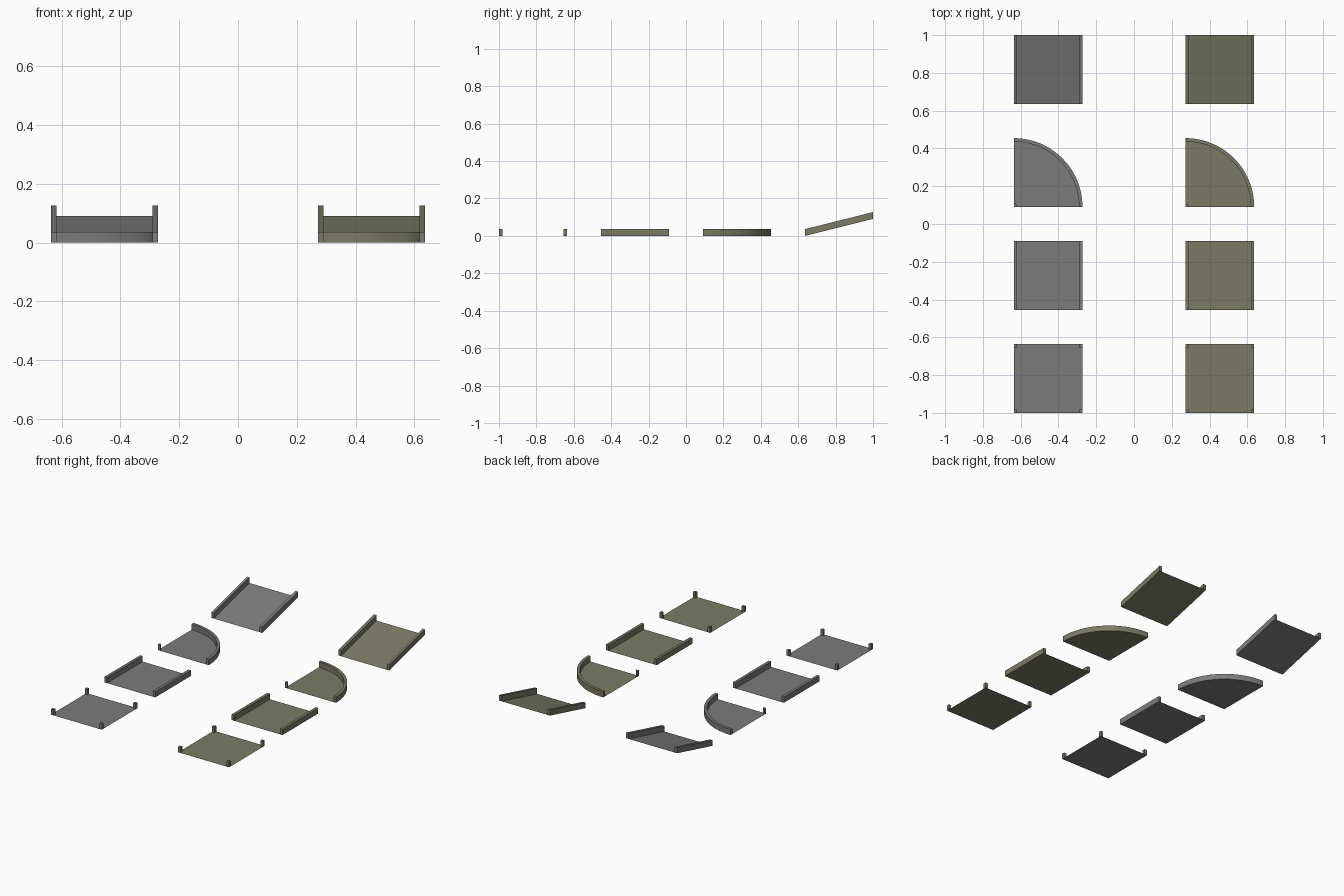
import bpy, bmesh, math

if "Cube" in bpy.data.objects:
    bpy.data.objects.remove(bpy.data.objects["Cube"])

U = 1 / 11            # one module
S = 4 * U             # tile side
T = 0.2 * U           # wall thickness
H = 0.4 * U           # wall height
SEG = 24              # sides of the quarter curve


def material(name, rgb):
    m = bpy.data.materials.new(name)
    m.diffuse_color = (*rgb, 1)
    m.use_nodes = True
    m.node_tree.nodes["Principled BSDF"].inputs["Base Color"].default_value = m.diffuse_color
    return m


grey = material("grey stone", (0.2, 0.2, 0.2))
olive = material("olive stone", (0.2, 0.198, 0.132))


def rect(x, y, w, d):
    return [(x, y), (x + w, y), (x + w, y + d), (x, y + d)]


def arc(r, a=0, b=90):
    n = SEG
    return [(r * math.cos(math.radians(a + (b - a) * i / n)),
             r * math.sin(math.radians(a + (b - a) * i / n))) for i in range(n + 1)]


def build(name, outline, origin, mat, height=0, slope=0, smooth=False):
    """Flat sheet, or an upright wall open underneath, sheared along y by slope."""
    bm = bmesh.new()
    top = [bm.verts.new((x, y, height + slope * y)) for x, y in outline]
    bm.faces.new(top)
    if height:
        low = [bm.verts.new((x, y, slope * y)) for x, y in outline]
        n = len(top)
        for i in range(n):
            j = (i + 1) % n
            bm.faces.new((low[i], low[j], top[j], top[i]))
    me = bpy.data.meshes.new(name)
    bm.to_mesh(me)
    bm.free()
    me.materials.append(mat)
    ob = bpy.data.objects.new(name, me)
    ob.location = (origin[0], origin[1], 0)
    bpy.context.collection.objects.link(ob)
    if smooth:
        bpy.ops.object.select_all(action='DESELECT')
        ob.select_set(True)
        bpy.context.view_layer.objects.active = ob
        bpy.ops.object.shade_smooth_by_angle(angle=math.radians(30))


for x0, mat, tag in ((-7 * U, grey, "grey"), (3 * U, olive, "olive")):
    # open tile with four corner posts
    o = (x0, -11 * U)
    build(tag + "_crossing_floor", rect(0, 0, S, S), o, mat)
    for px in (0, S - T):
        for py in (0, S - T):
            build(tag + "_crossing_post", rect(px, py, T, T), o, mat, H)

    # straight tile and ramp tile, each with two side walls
    for part, y0, slope in (("straight", -5 * U, 0), ("ramp", 7 * U, 0.25)):
        o = (x0, y0)
        build(f"{tag}_{part}_floor", rect(0, 0, S, S), o, mat, 0, slope)
        for px in (0, S - T):
            build(f"{tag}_{part}_wall", rect(px, 0, T, S), o, mat, H, slope)

    # quarter-round tile with curved outer wall and inner corner post
    o = (x0, U)
    build(tag + "_curve_floor", [(0, 0)] + arc(S), o, mat)
    build(tag + "_curve_wall", arc(S) + arc(S - T, 90, 0), o, mat, H, 0, True)
    build(tag + "_curve_post", [(0, 0)] + arc(T), o, mat, H, 0, True)
